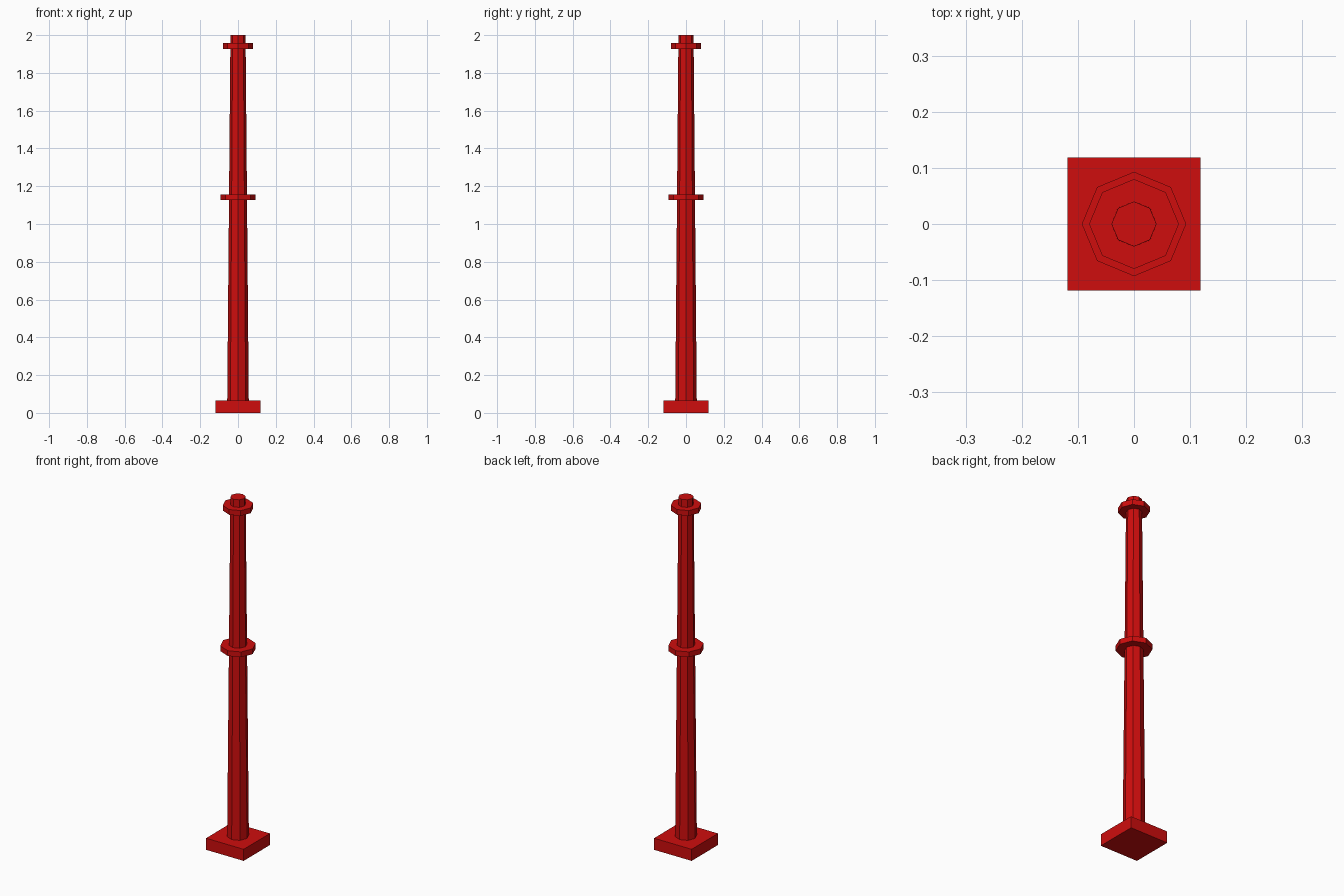
import bpy

cube = bpy.data.objects.get("Cube")
if cube:
    bpy.data.objects.remove(cube, do_unlink=True)

red = bpy.data.materials.new("signal red")
red.use_nodes = True
RED = (0.62, 0.004, 0.004, 1)
red.diffuse_color = RED
red.node_tree.nodes["Principled BSDF"].inputs["Base Color"].default_value = RED


def finish(name):
    obj = bpy.context.object
    obj.name = name
    obj.data.name = name
    obj.data.materials.append(red)
    return obj


def octagon(name, r_low, r_high, z_low, z_high):
    """Eight-sided flat-shaded column with corners on the axes."""
    bpy.ops.mesh.primitive_cone_add(
        vertices=8, radius1=r_low, radius2=r_high, depth=z_high - z_low,
        location=(0, 0, (z_low + z_high) / 2))
    return finish(name)


# Square foot plate
BASE_TOP = 0.066
bpy.ops.mesh.primitive_cube_add(size=1, location=(0, 0, BASE_TOP / 2))
base = finish("base_plate")
base.scale = (0.237, 0.237, BASE_TOP)

# Tapered mast
octagon("mast", 0.057, 0.04, BASE_TOP, 2.0)

# Collars around the mast
octagon("middle_collar", 0.093, 0.093, 1.127, 1.157)
octagon("top_collar", 0.08, 0.08, 1.927, 1.957)
